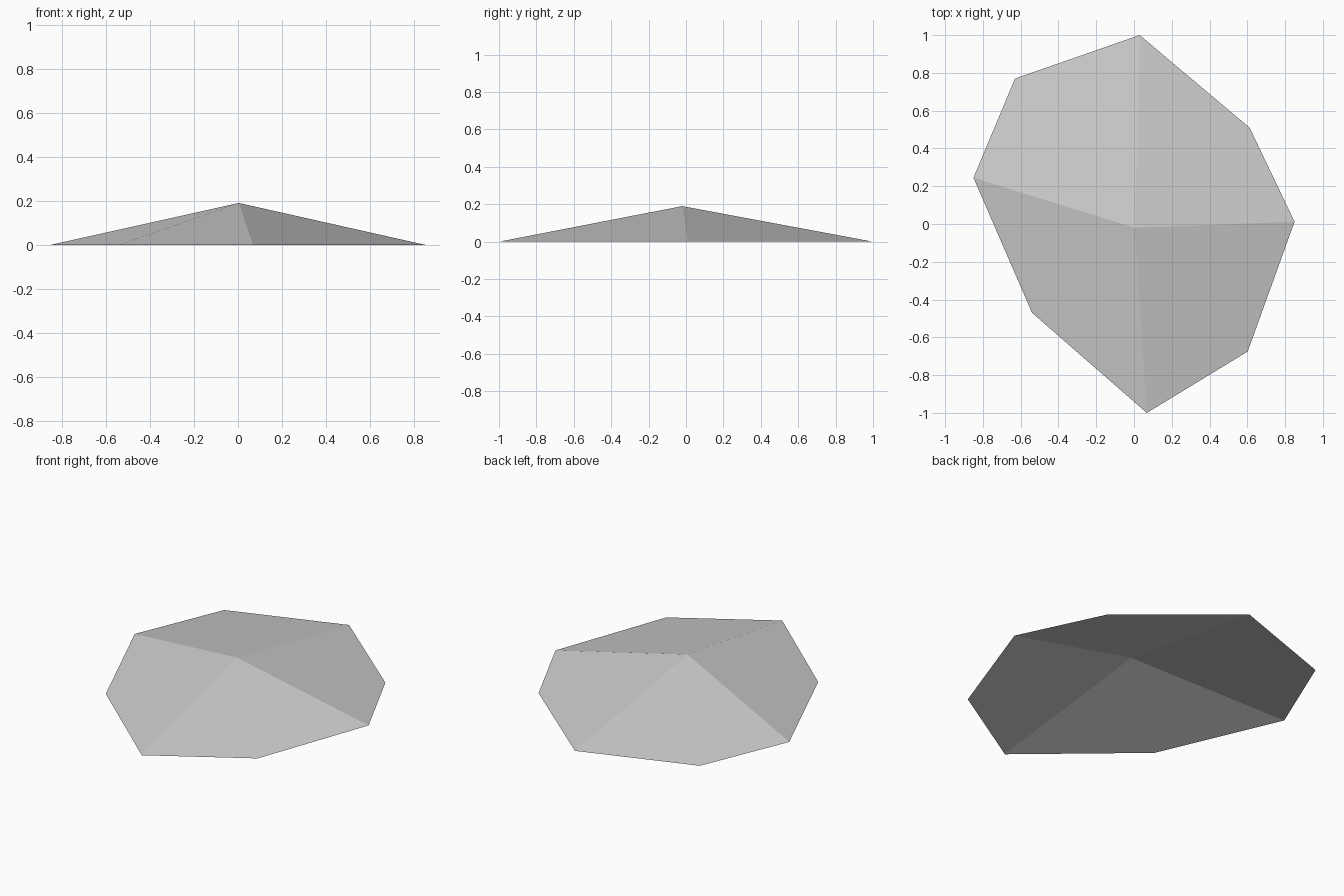
import bpy
import bmesh

# Remove the default cube only
cube = bpy.data.objects.get("Cube")
if cube:
    bpy.data.objects.remove(cube, do_unlink=True)

# Mid grey material
GREY = (0.61, 0.61, 0.61, 1.0)
mat = bpy.data.materials.new("mid_grey")
mat.use_nodes = True
mat.diffuse_color = GREY
for node in mat.node_tree.nodes:
    if node.type == 'BSDF_PRINCIPLED':
        node.inputs["Base Color"].default_value = GREY

# Rim outline, counterclockwise; ridges run to the even points
rim_outline = [
    (0.85, 0.012), (0.612, 0.51), (0.03, 1.0), (-0.63, 0.77),
    (-0.85, 0.245), (-0.54, -0.47), (0.068, -1.0), (0.602, -0.675),
]
PEAK = (0.004, -0.02, 0.19)

# Open, low canopy: four four-sided panels meeting at the peak
bm = bmesh.new()
peak = bm.verts.new(PEAK)
rim = [bm.verts.new((x, y, 0)) for x, y in rim_outline]
count = len(rim)
for i in range(0, count, 2):
    corners = [peak, rim[i], rim[i + 1], rim[(i + 2) % count]]
    # The front left panel folds across its rim corners, the rest from the peak
    if i == count - 2:
        corners = corners[1:] + corners[:1]
    bm.faces.new(corners).smooth = False

mesh = bpy.data.meshes.new("canopy")
bm.to_mesh(mesh)
bm.free()
mesh.materials.append(mat)
canopy = bpy.data.objects.new("canopy", mesh)
bpy.context.collection.objects.link(canopy)
